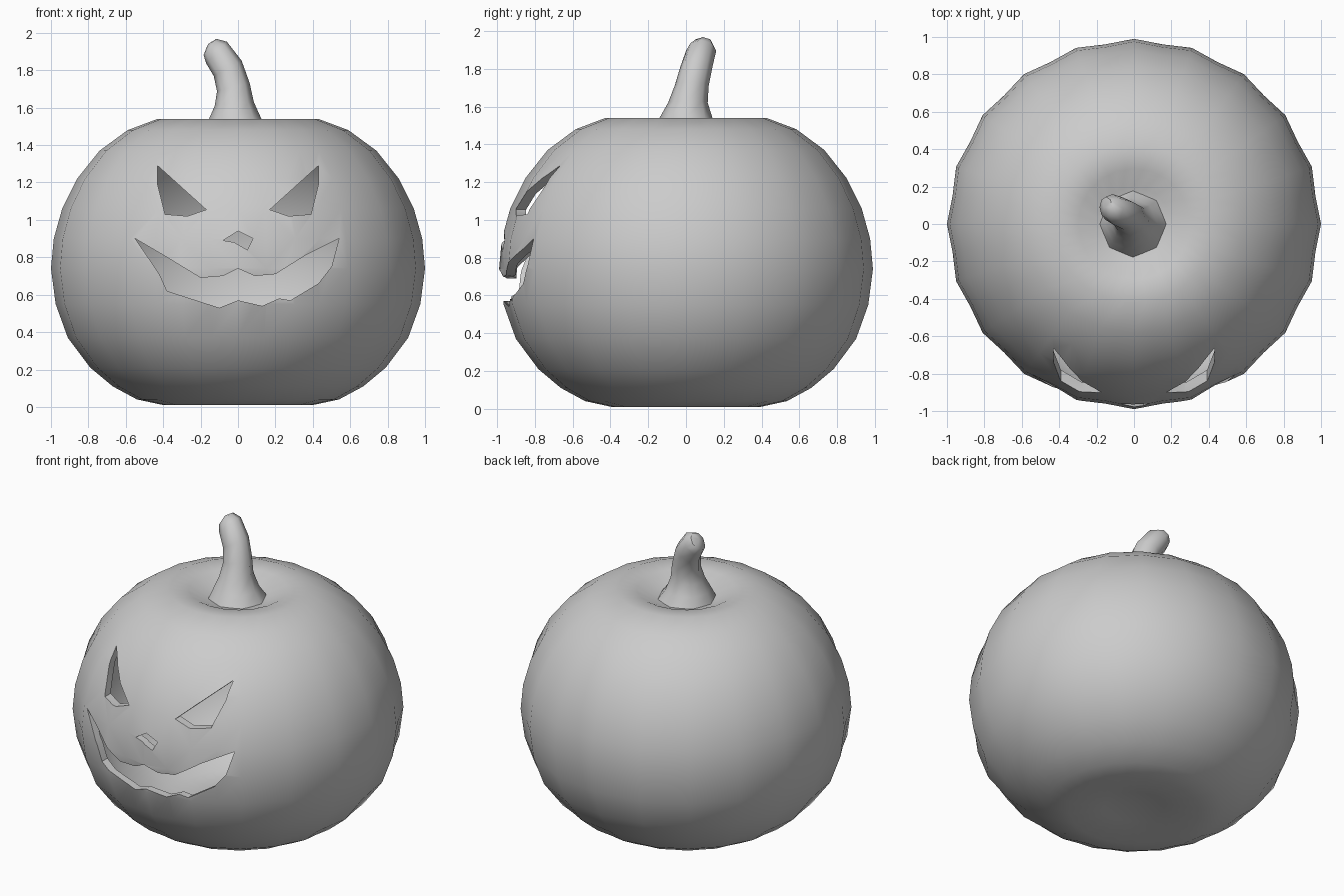
import bpy, bmesh, math
from mathutils import Vector

if "Cube" in bpy.data.objects:
    bpy.data.objects.remove(bpy.data.objects["Cube"])


def make_object(name, bm):
    bmesh.ops.recalc_face_normals(bm, faces=bm.faces)
    mesh = bpy.data.meshes.new(name)
    bm.to_mesh(mesh)
    bm.free()
    obj = bpy.data.objects.new(name, mesh)
    bpy.context.collection.objects.link(obj)
    return obj


def skin(bm, rings, start, end):
    """Bridge successive vertex rings and close both ends with a centre point."""
    n = len(rings[0])
    for a, b in zip(rings, rings[1:]):
        for i in range(n):
            j = (i + 1) % n
            bm.faces.new((a[i], a[j], b[j], b[i]))
    for ring, tip in ((rings[0], start), (rings[-1], end)):
        v = bm.verts.new(tip)
        for i in range(n):
            bm.faces.new((ring[i], ring[(i + 1) % n], v))


def smooth(obj, angle):
    bpy.ops.object.select_all(action='DESELECT')
    obj.select_set(True)
    bpy.context.view_layer.objects.active = obj
    bpy.ops.object.shade_smooth_by_angle(angle=math.radians(angle))


# Ribbed body: lathe profile (radius, height) with shallow vertical grooves
PROFILE = [(0.18, 0.04), (0.40, 0.01), (0.54, 0.04), (0.67, 0.11), (0.79, 0.21),
           (0.91, 0.37), (0.975, 0.55), (1.0, 0.74), (0.985, 0.90), (0.94, 1.06),
           (0.86, 1.22), (0.74, 1.37), (0.59, 1.48), (0.43, 1.54), (0.30, 1.53),
           (0.20, 1.48)]
SIDES = 40
bm = bmesh.new()
rings = []
for r, z in PROFILE:
    ring = []
    for i in range(SIDES):
        a = 2 * math.pi * i / SIDES
        k = r * (1 - 0.018 * (i % 2))
        ring.append(bm.verts.new((k * math.cos(a), 0.99 * k * math.sin(a), z)))
    rings.append(ring)
skin(bm, rings, (0, 0, 0.06), (0, 0, 1.46))
body = make_object("pumpkin_body", bm)
shell = body.modifiers.new("shell", 'SOLIDIFY')
shell.thickness = 0.05
shell.offset = -1

# Carved face openings, outlined in x, z
EYE = [(0.43, 1.29), (0.17, 1.055), (0.27, 1.02), (0.39, 1.03), (0.43, 1.19)]
NOSE = [(-0.08, 0.89), (0, 0.94), (0.08, 0.90), (0.05, 0.84), (-0.02, 0.88)]
MOUTH = [(-0.55, 0.90), (-0.38, 0.80), (-0.20, 0.69), (-0.08, 0.70), (0, 0.74),
         (0.09, 0.70), (0.20, 0.71), (0.36, 0.81), (0.54, 0.90), (0.50, 0.75),
         (0.43, 0.66), (0.28, 0.57), (0.22, 0.58), (0.13, 0.54), (0, 0.57),
         (-0.10, 0.53), (-0.38, 0.62), (-0.42, 0.71)]
openings = {"eye_right": EYE, "eye_left": [(-x, z) for x, z in EYE],
            "nose": NOSE, "mouth": MOUTH}
for name, outline in openings.items():
    bm = bmesh.new()
    face = bm.faces.new([bm.verts.new((x, -1.2, z)) for x, z in outline])
    out = bmesh.ops.extrude_face_region(bm, geom=[face])
    moved = [g for g in out["geom"] if isinstance(g, bmesh.types.BMVert)]
    bmesh.ops.translate(bm, verts=moved, vec=(0, 0.85, 0))
    cutter = make_object(name + "_cutter", bm)
    cutter.hide_render = True
    cutter.hide_set(True)
    cut = body.modifiers.new(name, 'BOOLEAN')
    cut.operation = 'DIFFERENCE'
    cut.solver = 'EXACT'
    cut.object = cutter

# Bake the carving, then drop the cutters
graph = bpy.context.evaluated_depsgraph_get()
carved = bpy.data.meshes.new_from_object(body.evaluated_get(graph))
body.modifiers.clear()
body.data = carved
for name in openings:
    bpy.data.objects.remove(bpy.data.objects[name + "_cutter"])
smooth(body, 40)

# Bent stem: (centre, radius, tilt of the ring)
STEM = [((0, 0, 1.44), 0.20, 0), ((-0.015, 0, 1.54), 0.14, 0),
        ((-0.02, 0.01, 1.62), 0.105, 0.1), ((-0.025, 0.03, 1.71), 0.09, 0.25),
        ((-0.055, 0.055, 1.81), 0.085, 0.5), ((-0.115, 0.08, 1.895), 0.08, 0.8),
        ((-0.15, 0.09, 1.925), 0.055, 0.9)]
bm = bmesh.new()
rings = []
for c, r, tilt in STEM:
    ring = []
    for i in range(8):
        a = 2 * math.pi * i / 8
        x = r * math.cos(a)
        offset = Vector((x * math.cos(tilt), r * math.sin(a), x * math.sin(tilt)))
        ring.append(bm.verts.new(Vector(c) + offset))
    rings.append(ring)
skin(bm, rings, (0, 0, 1.44), (-0.16, 0.09, 1.94))
smooth(make_object("stem", bm), 50)
